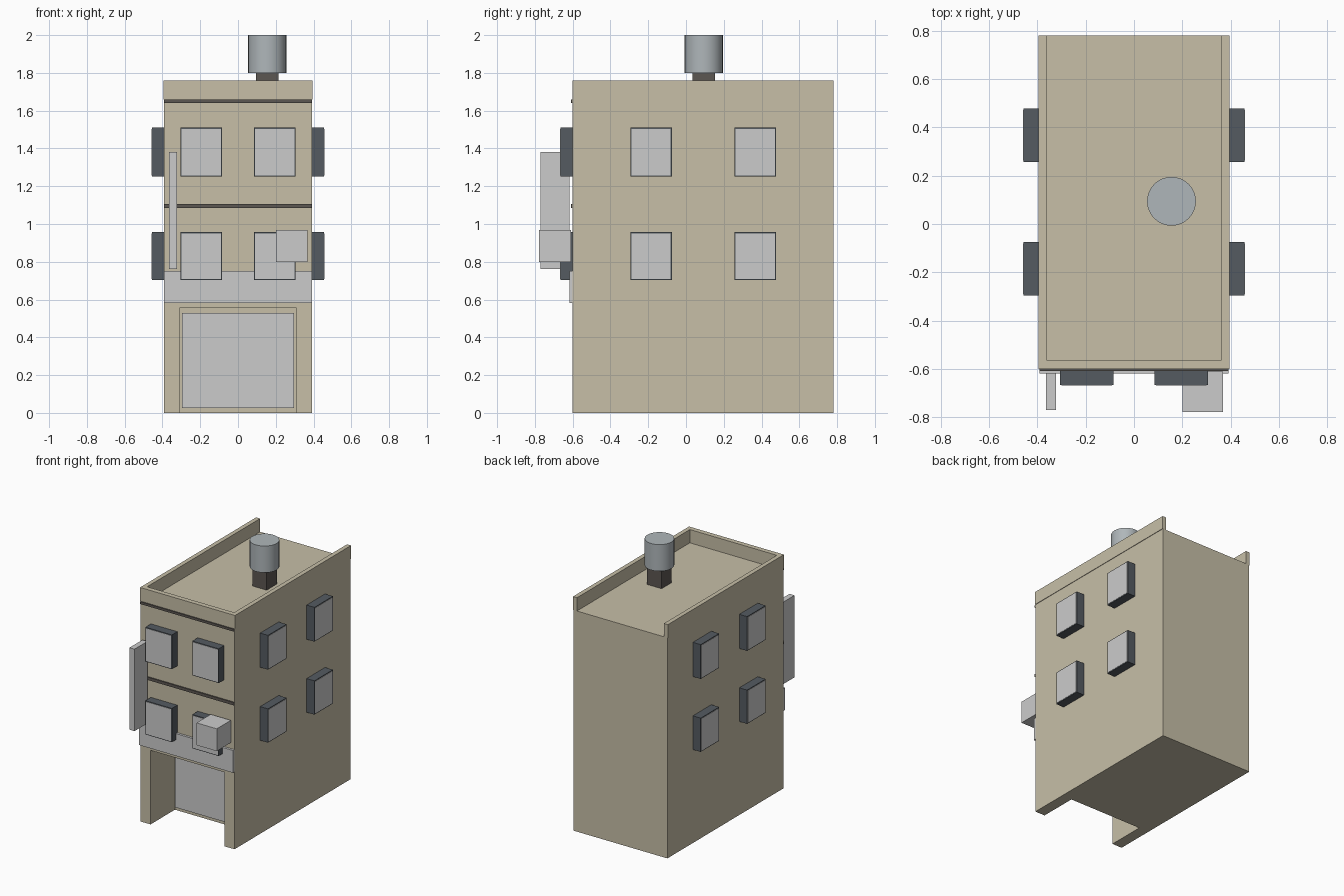
import bpy, bmesh

if "Cube" in bpy.data.objects:
    bpy.data.objects.remove(bpy.data.objects["Cube"])


def material(name, rgb):
    m = bpy.data.materials.new(name)
    m.diffuse_color = (*rgb, 1)
    m.use_nodes = True
    m.node_tree.nodes["Principled BSDF"].inputs["Base Color"].default_value = m.diffuse_color
    return m


WALL = material("wall", (0.57, 0.52, 0.39))
FRAME = material("window_frame", (0.09, 0.105, 0.12))
TRIM = material("dark_trim", (0.107, 0.095, 0.085))
METAL = material("tank_metal", (0.43, 0.47, 0.49))


def finish(name, bm, mat):
    bmesh.ops.recalc_face_normals(bm, faces=bm.faces)
    me = bpy.data.meshes.new(name)
    bm.to_mesh(me)
    bm.free()
    ob = bpy.data.objects.new(name, me)
    bpy.context.collection.objects.link(ob)
    if mat:
        me.materials.append(mat)
    return ob


def box(name, x, y, z, mat=None):
    bm = bmesh.new()
    bmesh.ops.create_cube(bm, size=1)
    for v in bm.verts:
        v.co = [lo + (c + 0.5) * (hi - lo) for c, (lo, hi) in zip(v.co, (x, y, z))]
    return finish(name, bm, mat)


def prism(name, outline, z0, z1, mat=None):
    bm = bmesh.new()
    low, high = ([bm.verts.new((x, y, z)) for x, y in outline] for z in (z0, z1))
    bm.faces.new(low)
    bm.faces.new(high)
    n = len(outline)
    for i in range(n):
        j = (i + 1) % n
        bm.faces.new((low[i], low[j], high[j], high[i]))
    return finish(name, bm, mat)


W, FRONT, BACK, ROOF = 0.391, -0.60, 0.78, 1.66

# building body with a recessed shop entrance
body = box("building_body", (-W, W), (FRONT, BACK), (0, ROOF), WALL)
cutter = box("entrance_cutter", (-0.308, 0.308), (-0.75, -0.31), (-0.2, 0.557))
cutter.hide_render = True
cut = body.modifiers.new("entrance", "BOOLEAN")
cut.operation = "DIFFERENCE"
cut.solver = "EXACT"
cut.object = cutter
bpy.context.view_layer.objects.active = body
bpy.ops.object.modifier_apply(modifier=cut.name)
bpy.data.objects.remove(cutter)
box("entrance_shutter", (-0.296, 0.296), (-0.325, -0.305), (0.027, 0.53))

# U-shaped parapet, open at the back
P, I = 0.395, 0.362
prism("parapet", [(-P, BACK), (-P, FRONT), (P, FRONT), (P, BACK),
                  (I, BACK), (I, -0.563), (-I, -0.563), (-I, BACK)], ROOF, 1.76, WALL)

# facade bands
for name, z0, z1 in (("floor_band", 1.085, 1.107), ("cornice_band", 1.64, 1.658)):
    box(name, (-W, W), (-0.608, -0.595), (z0, z1), TRIM)

# blank sign boards
box("shop_sign", (-W, W), (-0.618, -0.598), (0.582, 0.75))
box("hanging_sign", (-0.364, -0.322), (-0.77, -0.617), (0.763, 1.38))
box("wall_unit", (0.20, 0.368), (-0.778, -0.61), (0.80, 0.968))

# protruding windows on front and both sides
DEPTH, OUT, M = 0.065, 0.002, 0.006
for z0, z1 in ((0.703, 0.957), (1.252, 1.51)):
    pane_z = (z0 + M, z1 - M)
    for c in (-0.195, 0.195):
        f = FRONT - DEPTH
        box("front_window_frame", (c - 0.11, c + 0.11), (f, FRONT + 0.01), (z0, z1), FRAME)
        box("front_window_pane", (c - 0.11 + M, c + 0.11 - M), (f - OUT, f + 0.01), pane_z)
    for s in (-1, 1):
        for c in (-0.185, 0.367):
            f = W + DEPTH
            box("side_window_frame", sorted((s * (W - 0.01), s * f)),
                (c - 0.11, c + 0.11), (z0, z1), FRAME)
            box("side_window_pane", sorted((s * (f - 0.01), s * (f + OUT))),
                (c - 0.11 + M, c + 0.11 - M), pane_z)

# rooftop tank on its stand
TX, TY = 0.155, 0.094
box("tank_stand", (TX - 0.06, TX + 0.06), (TY - 0.06, TY + 0.06), (ROOF - 0.01, 1.80), TRIM)
bpy.ops.mesh.primitive_cylinder_add(vertices=32, radius=0.101, depth=0.2, location=(TX, TY, 1.90))
tank = bpy.context.object
tank.name = "water_tank"
tank.data.materials.append(METAL)
bpy.ops.object.shade_smooth_by_angle()
